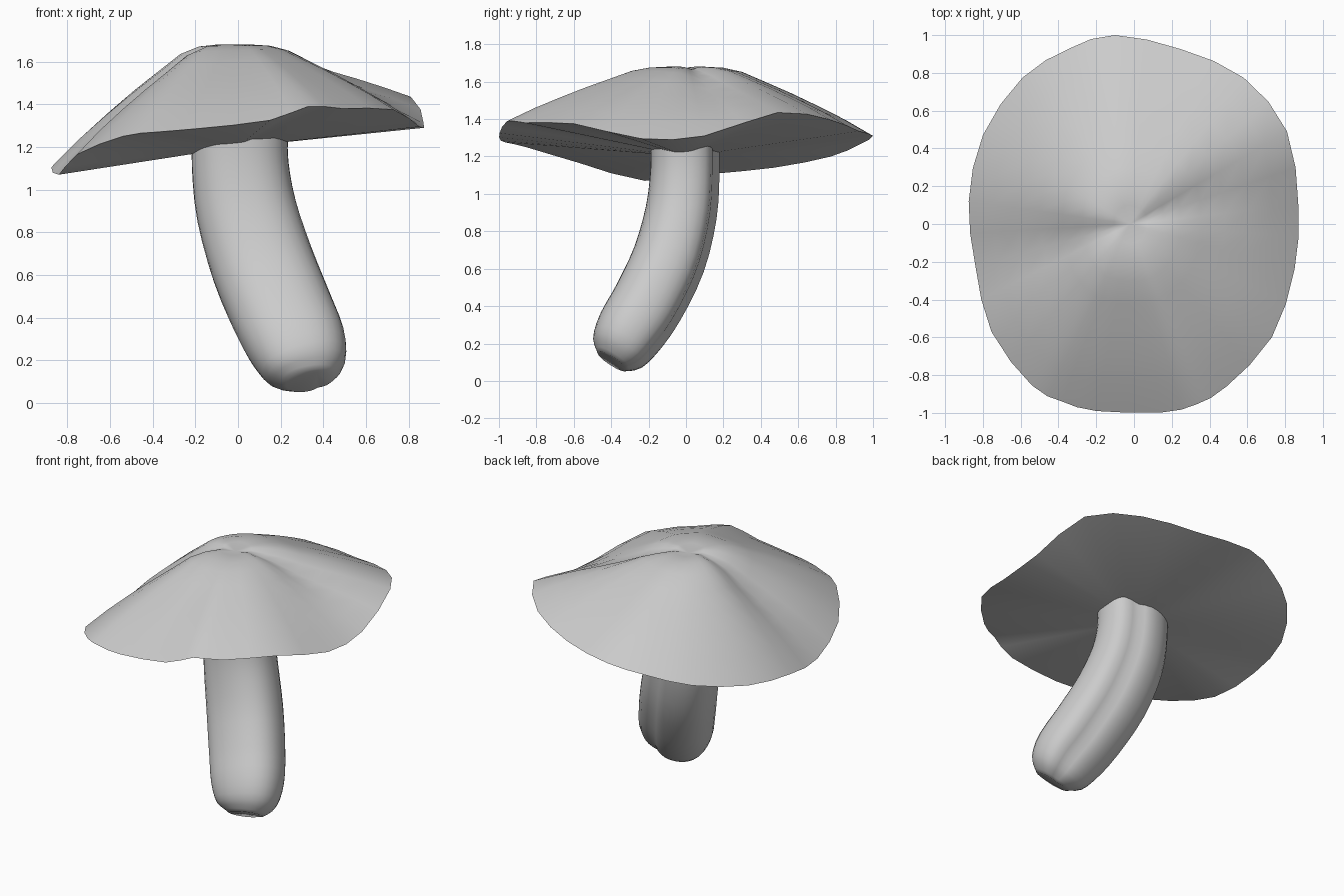
import bpy, bmesh, math
from mathutils import Vector

if "Cube" in bpy.data.objects:
    bpy.data.objects.remove(bpy.data.objects["Cube"])


def spline(pts, steps, closed=False):
    """Catmull-Rom points through tuples of any length."""
    n, out = len(pts), []
    for i in range(n if closed else n - 1):
        idx = [(i + k) % n if closed else min(max(i + k, 0), n - 1) for k in (-1, 0, 1, 2)]
        p = [pts[j] for j in idx]
        for s in range(steps):
            t = s / steps
            out.append([0.5 * (2 * b + (c - a) * t + (2 * a - 5 * b + 4 * c - d) * t * t
                               + (3 * b - a - 3 * c + d) * t ** 3) for a, b, c, d in zip(*p)])
    if not closed:
        out.append(list(pts[-1]))
    return out


def skin(name, rings, start, end, angle):
    """Skin closed rings together, closing both ends with a fan."""
    bm = bmesh.new()
    rows = [[bm.verts.new(p) for p in r] for r in rings]
    n = len(rows[0])
    for a, b in zip(rows, rows[1:]):
        for i in range(n):
            j = (i + 1) % n
            bm.faces.new((a[i], a[j], b[j], b[i]))
    for row, tip in ((rows[0], start), (rows[-1], end)):
        c = bm.verts.new(tip)
        for i in range(n):
            bm.faces.new((row[i], row[(i + 1) % n], c))
    bmesh.ops.recalc_face_normals(bm, faces=bm.faces)
    me = bpy.data.meshes.new(name)
    bm.to_mesh(me)
    bm.free()
    ob = bpy.data.objects.new(name, me)
    bpy.context.collection.objects.link(ob)
    bpy.ops.object.select_all(action='DESELECT')
    bpy.context.view_layer.objects.active = ob
    ob.select_set(True)
    bpy.ops.object.shade_smooth_by_angle(angle=math.radians(angle))
    return ob


def bump(angle, centre, width):
    d = (angle - centre + math.pi) % math.tau - math.pi
    return math.exp(-(d / width) ** 2)


# Cap: wavy rim, blended up to a dimpled crown, with a straight fan below
rim = spline([(-.10, 1.0, 1.31), (.25, .925, 1.335), (.58, .775, 1.395), (.81, .49, 1.435),
              (.87, .10, 1.31), (.85, -.24, 1.295), (.73, -.60, 1.375), (.49, -.86, 1.38),
              (.33, -.955, 1.39), (.15, -.997, 1.325), (-.2, -.99, 1.285), (-.38, -.94, 1.27),
              (-.54, -.855, 1.25), (-.755, -.57, 1.165), (-.84, -.22, 1.07), (-.875, .12, 1.105),
              (-.80, .47, 1.14), (-.59, .775, 1.20), (-.34, .93, 1.265)], 2, True)
# radius fraction, height fraction, depth of the radial valleys
profile = [(1, 0, 0), (.85, .235, .02), (.7, .44, .035), (.56, .62, .05), (.42, .785, .055),
           (.3, .925, .05), (.2, .985, .04), (.1, 1, .015)]
cx, cy, top = -.02, 0, 1.68


def cap_point(x, y, z, r, h, d):
    a = math.atan2(y - cy, x - cx)
    dip = d * (bump(a, .35, .3) + bump(a, 3.4, .35))
    return (cx + (x - cx) * r, cy + (y - cy) * r, z + (top - z) * h - dip)


cap_rings = [[cap_point(*p, *row) for p in rim] for row in profile]
skin("cap", cap_rings, (0, 0, 1.2), (cx, cy, 1.66), 50)

# Stem: bent oval tube with a groove at the back right, blunt foot
path = spline([(.01, -.005, 1.3, 1.02), (.01, -.005, 1.12, 1.03), (.04, -.025, .9, 1.07),
               (.115, -.09, .65, 1.1), (.21, -.2, .42, 1.09), (.28, -.295, .27, 1.04),
               (.32, -.36, .16, .86), (.335, -.395, .105, .5)], 3)
centres = [Vector(p[:3]) for p in path]
stem_rings = []
for i, c in enumerate(centres):
    t = (centres[min(i + 1, len(path) - 1)] - centres[max(i - 1, 0)]).normalized()
    u = (Vector((1, 0, 0)) - t * t.x).normalized()
    v = t.cross(u)
    v *= 1 if v.y > 0 else -1
    ring = []
    for k in range(32):
        a = math.tau * k / 32
        ca, sa = math.cos(a), math.sin(a)
        # squarish oval section
        q = (abs(ca) ** 2.3 + abs(sa) ** 2.3) ** (-1 / 2.3)
        s = path[i][3] * q * (1 - .15 * bump(a, 1.15, .24))
        ring.append(c + u * (.22 * ca * s) + v * (.18 * sa * s))
    stem_rings.append(ring)
skin("stem", stem_rings, (.01, -.01, 1.3), (.37, -.44, .145), 60)
